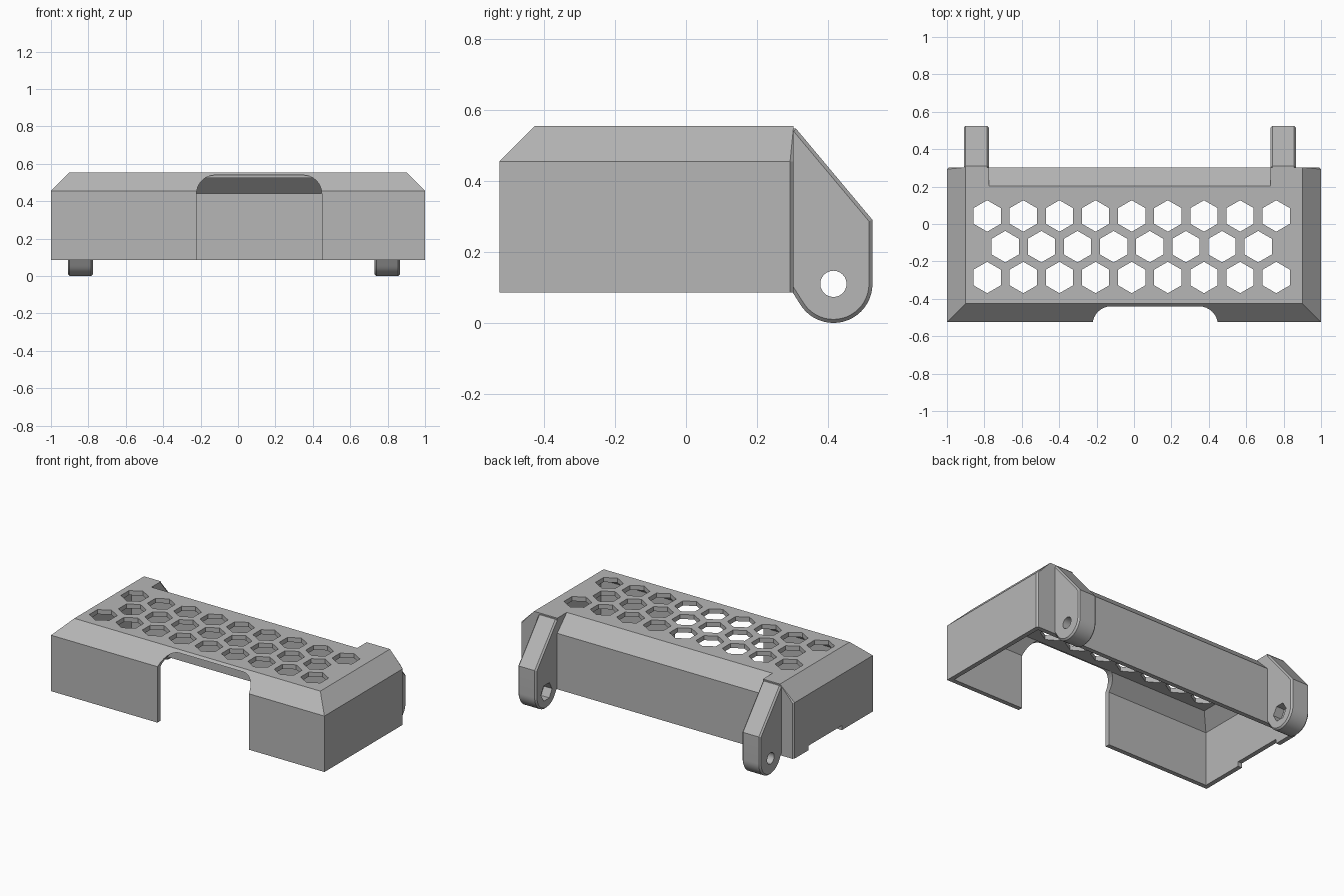
import bpy, bmesh
from math import sin, cos, pi, radians

if "Cube" in bpy.data.objects:
    bpy.data.objects.remove(bpy.data.objects["Cube"])

grey = bpy.data.materials.new("plain_grey")
grey.use_nodes = True
colour = (0.47, 0.47, 0.47, 1)
grey.diffuse_color = colour
grey.node_tree.nodes["Principled BSDF"].inputs["Base Color"].default_value = colour


def hulls(name, groups):
    """One object made of a convex solid per group of points."""
    bm = bmesh.new()
    for pts in groups:
        verts = [bm.verts.new(p) for p in pts]
        bmesh.ops.convex_hull(bm, input=verts)
    loose = [v for v in bm.verts if not v.link_faces]
    bmesh.ops.delete(bm, geom=loose, context='VERTS')
    bmesh.ops.dissolve_limit(bm, angle_limit=0.01, verts=bm.verts, edges=bm.edges)
    bmesh.ops.recalc_face_normals(bm, faces=bm.faces)
    mesh = bpy.data.meshes.new(name)
    bm.to_mesh(mesh)
    bm.free()
    mesh.materials.append(grey)
    obj = bpy.data.objects.new(name, mesh)
    bpy.context.collection.objects.link(obj)
    return obj


def prism(profile, axis, a, b):
    """Points of a 2D profile swept along an axis from a to b."""
    place = {'x': lambda u, v, w: (w, u, v),
             'y': lambda u, v, w: (u, w, v),
             'z': lambda u, v, w: (u, v, w)}[axis]
    return [place(u, v, w) for w in (a, b) for u, v in profile]


def ring(cu, cv, r, n, start=0.0, sweep=2 * pi):
    """Points along a circle or arc; an arc includes its end."""
    steps = n if sweep == 2 * pi else n - 1
    return [(cu + r * cos(start + sweep * i / steps),
             cv + r * sin(start + sweep * i / steps)) for i in range(n)]


def apply(obj, mod):
    bpy.ops.object.select_all(action='DESELECT')
    obj.select_set(True)
    bpy.context.view_layer.objects.active = obj
    bpy.ops.object.modifier_apply(modifier=mod.name)


def cut(obj, groups):
    cutter = hulls("cutter", groups)
    cutter.hide_render = True
    mod = obj.modifiers.new("cut", 'BOOLEAN')
    mod.operation = 'DIFFERENCE'
    mod.solver = 'EXACT'
    mod.object = cutter
    apply(obj, mod)
    bpy.data.objects.remove(cutter)


# Main dimensions
FRONT, BACK = -0.525, 0.303
BASE, EAVE, TOP = 0.085, 0.455, 0.555
SLOPE = 0.1
WALL = 0.03
INSET = WALL * 0.414
ARMS = ((-0.91, -0.775, 1), (0.73, 0.865, -1))

# Outer body: sloped at the sides and front, small chamfer on the back corners
c = 0.01
body_pts = []
for s in (-1, 1):
    for z in (BASE, EAVE):
        body_pts += [(s, FRONT, z), (s, BACK - c, z), (s * (1 - c), BACK, z)]
    body_pts += [(s * (1 - SLOPE), FRONT + SLOPE, TOP), (s * (1 - SLOPE), BACK, TOP)]
body = hulls("cover_shell", [body_pts])

# Sloped back edge between the arms
cut(body, [prism([(BACK - SLOPE, TOP), (BACK, EAVE), (BACK + 0.1, EAVE),
                  (BACK + 0.1, TOP + 0.1), (BACK - SLOPE, TOP + 0.1)],
                 'x', ARMS[0][1], ARMS[1][0])])

# Hollow inside, open at the bottom
ix, iy0, iy1 = 1 - WALL, FRONT + WALL, BACK - WALL
d = SLOPE - WALL + INSET
cavity = []
for s in (-1, 1):
    for z in (0, EAVE - INSET):
        cavity += [(s * ix, iy0, z), (s * ix, iy1, z)]
    cavity += [(s * (ix - d), iy0 + d, TOP - WALL), (s * (ix - d), iy1 - d, TOP - WALL)]
cut(body, [cavity])

# Front opening with rounded upper corners
left, right, head, r = -0.222, 0.448, 0.54, 0.1
opening = [(left, 0), (right, 0)]
opening += ring(right - r, head - r, r, 9, 0, pi / 2)
opening += ring(left + r, head - r, r, 9, pi / 2, pi / 2)
cut(body, [prism(opening, 'y', FRONT - 0.1, iy0 + d)])

# Shallow notch under one side wall
cut(body, [prism([(-0.2, 0), (0.15, 0), (0.15, 0.115), (-0.2, 0.115)],
                 'x', -1.1, -0.9)])

# Honeycomb vents
pitch = 0.1932
vents = []
for row, (y, count) in enumerate(((0.043, 9), (-0.121, 8), (-0.286, 9))):
    for i in range(count):
        x = -0.785 + pitch * (i + 0.5 * (row % 2))
        vents.append(prism(ring(x, y, 0.084, 6, pi / 6), 'z', 0.48, 0.65))
cut(body, vents)

# Two hinge arms with pin holes and hexagonal recesses on the inner faces
py, pz, pr = 0.415, 0.11, 0.11
arm_profile = [(0.285, 0.53), (BACK, TOP), (py + pr, 0.29), (0.285, pz)]
arm_profile += ring(py, pz, pr, 25, pi, pi)
for x0, x1, inner in ARMS:
    name = "right_hinge_arm" if inner > 0 else "left_hinge_arm"
    arm = hulls(name, [prism(arm_profile, 'x', x0, x1)])
    bevel = arm.modifiers.new("bevel", 'BEVEL')
    bevel.width = 0.01
    bevel.segments = 1
    bevel.limit_method = 'ANGLE'
    bevel.angle_limit = radians(50)
    apply(arm, bevel)
    cut(arm, [prism(ring(py, pz, 0.037, 24), 'x', x0 - 0.1, x1 + 0.1)])
    face = x1 if inner > 0 else x0
    cut(arm, [prism(ring(py, pz, 0.058, 6), 'x', face - inner * 0.06, face + inner * 0.1)])
    bpy.ops.object.select_all(action='DESELECT')
    arm.select_set(True)
    bpy.context.view_layer.objects.active = arm
    bpy.ops.object.shade_smooth_by_angle(angle=radians(25))
